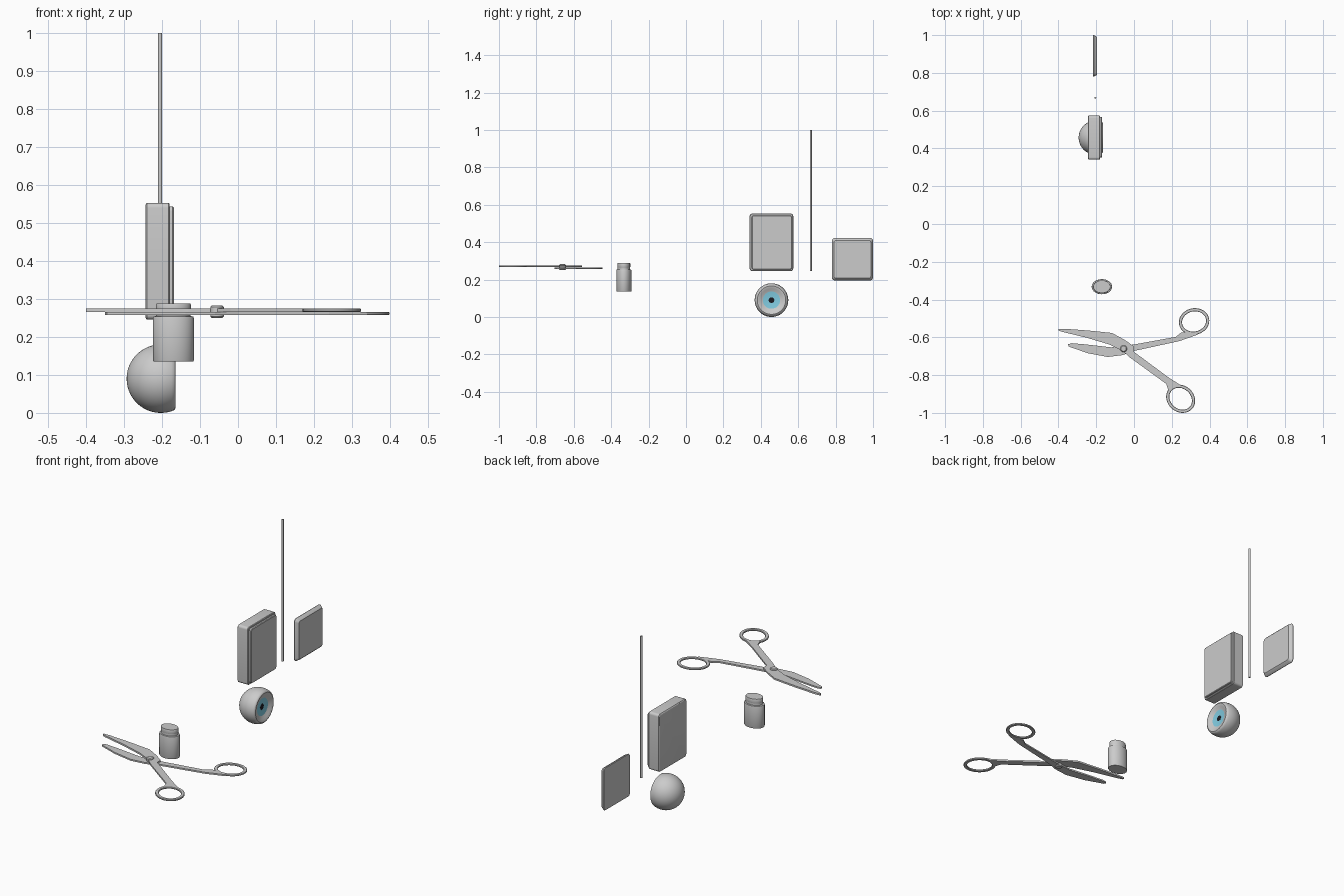
import bpy, bmesh, math
from math import sin, cos, pi, radians

if "Cube" in bpy.data.objects:
    bpy.data.objects.remove(bpy.data.objects["Cube"])


def material(name, rgb):
    m = bpy.data.materials.new(name)
    m.diffuse_color = (*rgb, 1)
    m.use_nodes = True
    m.node_tree.nodes["Principled BSDF"].inputs["Base Color"].default_value = m.diffuse_color
    return m


def loft(name, rings, caps=(True, True), wrap=False, mat=None, smooth=True, flip=False):
    """Skin a list of equal-length point rings."""
    bm = bmesh.new()
    vs = [[bm.verts.new(p) for p in r] for r in rings]
    n = len(vs[0])
    pairs = list(zip(vs, vs[1:])) + ([(vs[-1], vs[0])] if wrap else [])
    for a, b in pairs:
        for i in range(n):
            j = (i + 1) % n
            bm.faces.new((a[i], a[j], b[j], b[i]))
    if not wrap and caps[0]:
        bm.faces.new(vs[0][::-1])
    if not wrap and caps[1]:
        bm.faces.new(vs[-1])
    bmesh.ops.recalc_face_normals(bm, faces=bm.faces)
    me = bpy.data.meshes.new(name)
    bm.to_mesh(me)
    bm.free()
    ob = bpy.data.objects.new(name, me)
    bpy.context.collection.objects.link(ob)
    if mat:
        me.materials.append(mat)
    if smooth:
        bpy.ops.object.select_all(action='DESELECT')
        ob.select_set(True)
        bpy.context.view_layer.objects.active = ob
        bpy.ops.object.shade_smooth_by_angle(angle=radians(35))
    return ob


def ellipse(c, rx, ry, z, tilt=0, n=48):
    t = radians(tilt)
    out = []
    for i in range(n):
        u, v = rx * cos(2 * pi * i / n), ry * sin(2 * pi * i / n)
        out.append((c[0] + u * cos(t) - v * sin(t), c[1] + u * sin(t) + v * cos(t), z))
    return out


def round_rect(x, cy, cz, w, h, r, k=5):
    """Rounded rectangle in the yz plane."""
    out = []
    for q, (sy, sz) in enumerate(((1, 1), (-1, 1), (-1, -1), (1, -1))):
        for i in range(k + 1):
            a = pi / 2 * (q + i / k)
            out.append((x, cy + sy * (w / 2 - r) + r * cos(a), cz + sz * (h / 2 - r) + r * sin(a)))
    return out


def slab(name, cy, cz, profile):
    return loft(name, [round_rect(x, cy, cz, w, h, r) for x, w, h, r in profile])


# Scissors: two flat halves, each a blade with shank plus a finger ring
def half(name, outline, z0, z1, centre, tilt):
    loft(name + "_blade", [[(x, y, z) for x, y in outline] for z in (z0, z1)], smooth=False)
    b, e = 0.002, 0.017
    section = ((0, z0 + b), (0, z1 - b), (b, z1), (e - b, z1),
               (e, z1 - b), (e, z0 + b), (e - b, z0), (b, z0))
    loft(name + "_finger_ring",
         [ellipse(centre, 0.081 - d, 0.070 - d, z, tilt) for d, z in section], wrap=True)


half("upper_scissor", [
    (-0.400, -0.556), (-0.365, -0.555), (-0.24, -0.564), (-0.116, -0.577), (-0.05, -0.613),
    (-0.004, -0.645), (0.0, -0.677), (0.185, -0.814), (0.245, -0.852), (0.205, -0.865),
    (0.185, -0.89), (0.17, -0.846), (-0.02, -0.708), (-0.06, -0.672), (-0.13, -0.638),
    (-0.25, -0.602), (-0.38, -0.571), (-0.400, -0.564)], 0.266, 0.275, (0.247, -0.925), -40)
half("lower_scissor", [
    (-0.350, -0.637), (-0.330, -0.631), (-0.26, -0.637), (-0.12, -0.653), (-0.03, -0.642),
    (0.0, -0.638), (0.22, -0.598), (0.25, -0.575), (0.30, -0.575), (0.34, -0.585),
    (0.24, -0.620), (0.0, -0.672), (-0.06, -0.694), (-0.138, -0.704),
    (-0.245, -0.684), (-0.345, -0.649)], 0.257, 0.265, (0.318, -0.516), 12)
loft("scissor_pivot", [ellipse((-0.055, -0.66), r, r, z, n=24) for r, z in
     ((0.014, 0.250), (0.018, 0.254), (0.018, 0.278), (0.014, 0.282))])

# Oval bottle: body, neck and cap
loft("bottle_body", [ellipse((-0.17, -0.332), 0.054 * s, 0.040 * s, z) for s, z in
     ((0.97, 0.135), (1, 0.138), (1, 0.248), (0.97, 0.253), (0.84, 0.255), (0.84, 0.268))])
loft("bottle_cap", [ellipse((-0.17, -0.332), 0.046 * s, 0.034 * s, z) for s, z in
     ((0.98, 0.265), (1, 0.267), (1, 0.285), (0.97, 0.288))])

# Eyeball lathed around x, with a shallow dish holding iris and pupil
def lathe(name, profile, caps, mat=None):
    cx, cy, cz, n = -0.203, 0.457, 0.090, 48
    return loft(name, [[(cx + d, cy + r * cos(2 * pi * i / n), cz + r * sin(2 * pi * i / n))
                        for i in range(n)] for d, r in profile], caps, mat=mat)


R = 0.090
shell = [(-R * cos(a), R * sin(a)) for a in (0.02 + (pi / 2 + 0.37) * i / 24 for i in range(25))]
lathe("eyeball", shell + [(0.037, 0.080), (0.039, 0.076), (0.038, 0.071), (0.034, 0.062),
                          (0.030, 0.054), (0.027, 0.046)], (True, False))
lathe("iris", [(0.027, 0.046), (0.025, 0.030), (0.024, 0.015)], (False, False),
      material("iris_blue", (0.22, 0.60, 0.75)))
lathe("pupil", [(0.0238, 0.0155), (0.0242, 0.015)], (True, True),
      material("pupil_black", (0.01, 0.01, 0.015)))

# Thick box with a raised front panel
slab("box_body", 0.457, 0.399, [(-0.243, 0.225, 0.299, 0.010), (-0.240, 0.233, 0.307, 0.013),
                                (-0.183, 0.233, 0.307, 0.013), (-0.180, 0.227, 0.301, 0.010)])
slab("box_front_panel", 0.459, 0.398, [(-0.182, 0.215, 0.290, 0.012), (-0.172, 0.215, 0.290, 0.012),
                                       (-0.169, 0.209, 0.284, 0.010)])

# Tapered square plate
slab("square_plate", 0.890, 0.309, [(-0.217, 0.218, 0.224, 0.014), (-0.213, 0.220, 0.227, 0.015),
                                    (-0.199, 0.206, 0.212, 0.014), (-0.195, 0.196, 0.202, 0.010)])

# Thin upright rod
loft("rod", [ellipse((-0.205, 0.668), 0.0055, 0.0055, z, n=16) for z in (0.245, 0.999)])
